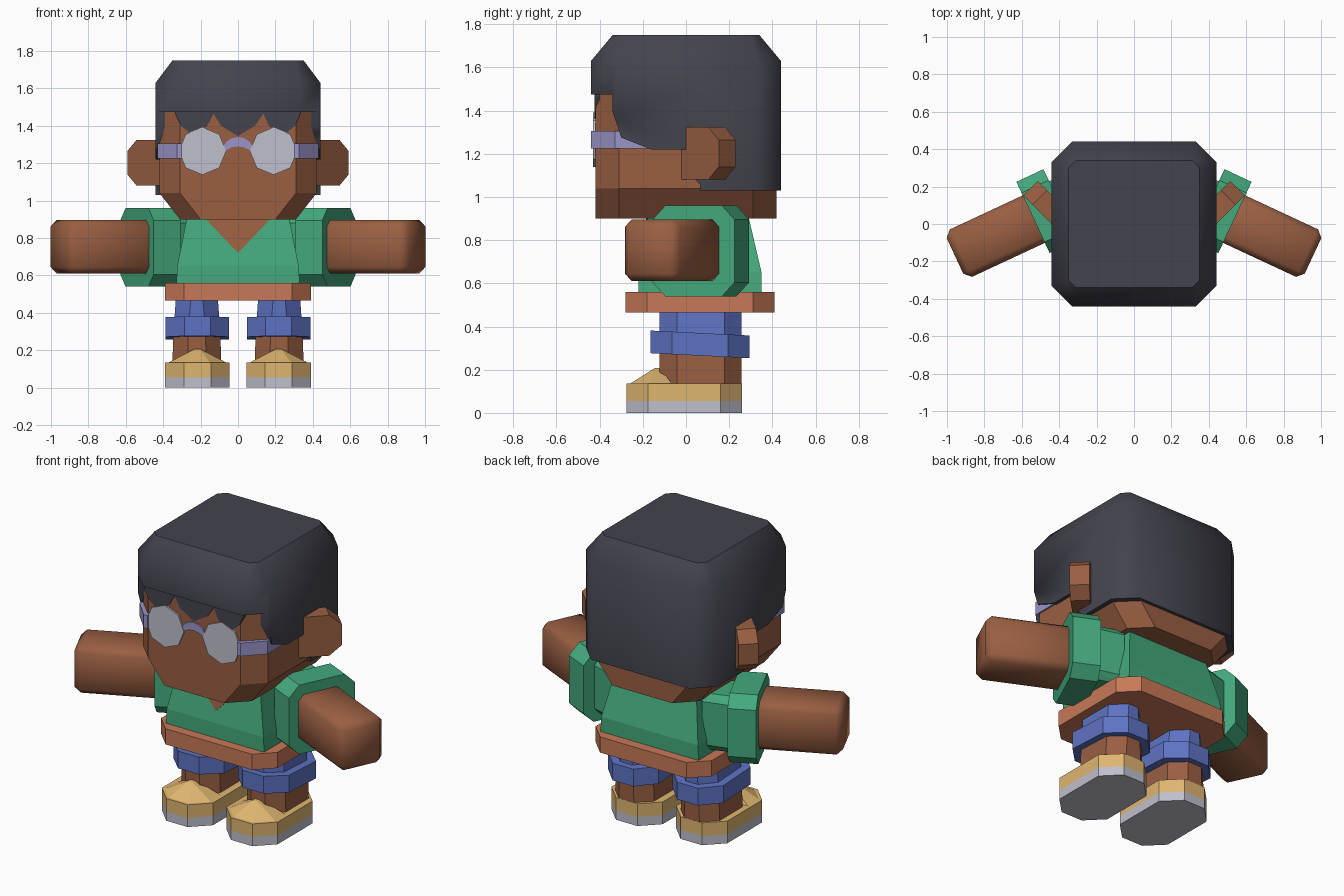
import bpy, bmesh, math

if "Cube" in bpy.data.objects:
    bpy.data.objects.remove(bpy.data.objects["Cube"], do_unlink=True)


def material(name, *rgb):
    m = bpy.data.materials.new(name)
    colour = [(c / 255) ** 2.2 for c in rgb] + [1]
    m.use_nodes = True
    m.diffuse_color = colour
    m.node_tree.nodes["Principled BSDF"].inputs["Base Color"].default_value = colour
    return m


skin = material("brown_skin", 152, 95, 68)
dark = material("dark_hair", 69, 69, 79)
green = material("green_shirt", 70, 168, 124)
belt = material("orange_hem", 198, 120, 88)
blue = material("blue_shorts", 94, 114, 194)
tan = material("tan_shoe", 222, 180, 112)
pale = material("pale_grey", 190, 190, 204)
lilac = material("lilac_frame", 152, 147, 198)


def finish(name, bm, mat):
    bmesh.ops.recalc_face_normals(bm, faces=bm.faces)
    mesh = bpy.data.meshes.new(name)
    bm.to_mesh(mesh)
    bm.free()
    mesh.materials.append(mat)
    ob = bpy.data.objects.new(name, mesh)
    bpy.context.collection.objects.link(ob)
    return ob


def hull(name, points, mat):
    """Convex solid around the points."""
    bm = bmesh.new()
    for p in points:
        bm.verts.new(p)
    out = bmesh.ops.convex_hull(bm, input=bm.verts)
    loose = {v for v in out["geom_interior"] + out["geom_unused"]
             if isinstance(v, bmesh.types.BMVert)}
    bmesh.ops.delete(bm, geom=list(loose), context='VERTS')
    bmesh.ops.dissolve_limit(bm, angle_limit=0.01, verts=bm.verts, edges=bm.edges)
    return finish(name, bm, mat)


def prism(name, outline, to_3d, a, b, mat):
    """Extrude a 2D outline from depth a to depth b."""
    bm = bmesh.new()
    rings = [[bm.verts.new(to_3d(p, d)) for p in outline] for d in (a, b)]
    for r in rings:
        bm.faces.new(r)
    n = len(outline)
    for i in range(n):
        j = (i + 1) % n
        bm.faces.new((rings[0][i], rings[0][j], rings[1][j], rings[1][i]))
    return finish(name, bm, mat)


def pair(name, points, mat):
    """The same solid on both sides."""
    return [hull(side + name, [(s * x, y, z) for x, y, z in points], mat)
            for side, s in (("left_", 1), ("right_", -1))]


def octagon(hx, hy, c, cx=0, cy=0):
    return [(cx + sx * x, cy + sy * y) for sx in (1, -1) for sy in (1, -1)
            for x, y in ((hx, hy - c), (hx - c, hy))]


def slab(ring, *heights):
    return [(x, y, z) for z in heights for x, y in ring]


def smooth(ob, degrees):
    bpy.ops.object.select_all(action='DESELECT')
    ob.select_set(True)
    bpy.context.view_layer.objects.active = ob
    bpy.ops.object.shade_smooth_by_angle(angle=math.radians(degrees))


def facing(p, d):
    return (p[0], d, p[1])


# Head with a narrower jaw
hull("head", slab(octagon(.42, .42, .11), 1.04, 1.56)
     + slab(octagon(.31, .42, .11), .9), skin)

# Hair: bevelled block trimmed by a side profile
hair = hull("hair", slab(octagon(.44, .44, .11), 1.03, 1.63)
            + slab(octagon(.35, .34, .04), 1.75), dark)
profile = [(-.6, 1.475), (-.34, 1.475), (-.34, 1.395), (-.3, 1.275), (-.16, 1.22),
           (0, 1.22), (0, 1.12), (.065, 1.06), (.065, .9), (.6, .9), (.6, 1.9), (-.6, 1.9)]
cutter = prism("hair_cutter", profile, lambda p, d: (d, p[0], p[1]), -.6, .6, dark)
cutter.hide_render = True
trim = hair.modifiers.new("trim", 'BOOLEAN')
trim.operation, trim.solver, trim.object = 'INTERSECT', 'EXACT', cutter
bpy.context.view_layer.objects.active = hair
bpy.ops.object.modifier_apply(modifier="trim")
bpy.data.objects.remove(cutter, do_unlink=True)
smooth(hair, 50)

# Fringe of three teeth
fringe = [(.335, 1.5), (-.335, 1.5)]
for cx, w in ((-.235, .1), (0, .13), (.235, .1)):
    fringe += [(cx - w, 1.465), (cx - w * .7, 1.4), (cx, 1.345), (cx + w * .7, 1.4)]
fringe.append((.335, 1.465))
prism("fringe", fringe, facing, -.425, -.4, dark)

# Ears, swept backwards at 45 degrees
ear = [(0, 1.08), (0, 1.325), (.18, 1.325), (.25, 1.265), (.25, 1.14), (.18, 1.08)]
k = math.sqrt(.5)
pair("ear", [(.415 + k * (u - t), -.025 + k * (u + t), z)
             for u, z in ear for t in (0, .11)], skin)

# Glasses
for side, s in (("left_", 1), ("right_", -1)):
    disc = [(s * .19 + .127 * math.sin(i * math.pi / 4),
             1.265 + .127 * math.cos(i * math.pi / 4)) for i in range(8)]
    prism(side + "lens", disc, facing, -.43, -.415, pale)
    hull(side + "glasses_corner", [(s * x, y, z) for z in (1.225, 1.305) for x, y in
         ((.3, -.44), (.325, -.44), (.43, -.33), (.41, -.3), (.3, -.41))], lilac)
    hull(side + "glasses_arm", [(s * x, y, z) for z in (1.225, 1.305)
         for x in (.41, .43) for y in (-.33, 0)], lilac)
arc = [math.pi * i / 8 for i in range(9)]
bridge = [(.085 * math.cos(a), 1.26 + .08 * math.sin(a)) for a in arc]
bridge += [(-.085 * math.cos(a), 1.225 + .065 * math.sin(a)) for a in arc]
prism("glasses_bridge", bridge, facing, -.428, -.41, lilac)

# Shirt body, neckline and hem
def block(hx, y0, y1, z):
    return [(s * hx, y, z) for s in (1, -1) for y in (y0, y1)]


hull("shirt_body", block(.33, -.22, .35, .54) + block(.325, -.22, .35, .65)
     + block(.265, -.17, .28, .95), green)
slope = .05 / .3
hull("neckline", [(x, -.22 + (z - .65) * slope + d, z)
     for x, z in ((-.19, .92), (.19, .92), (0, .72)) for d in (-.006, .02)], skin)
hull("shirt_hem", slab(octagon(.39, .345, .1, 0, .065), .465, .56), belt)

# Arms and sleeves, angled forwards
turn = math.radians(-25)


def along(u, v, z):
    return (.54 + u * math.cos(turn) - v * math.sin(turn),
            .035 + u * math.sin(turn) + v * math.cos(turn), z)


for arm in pair("arm", [along(u, v, z) for u in (-.1, .465)
                        for v in (-.15, .13) for z in (.61, .897)], skin):
    bevel = arm.modifiers.new("bevel", 'BEVEL')
    bevel.width, bevel.segments = .035, 1
    bpy.context.view_layer.objects.active = arm
    bpy.ops.object.modifier_apply(modifier="bevel")
    smooth(arm, 50)
pair("sleeve_cuff", [along(u, v, z) for u in (-.16, 0)
                     for v, z in octagon(.21, .21, .065, 0, .75)], green)
pair("sleeve", [along(u, v * w, z) for u, w in ((-.32, .75), (-.1, 1))
                for v, z in octagon(.15, .17, .04, 0, .75)], green)

# Legs, shorts and shoes
def limb(hx0, z0, hx1, z1):
    return slab(octagon(hx0, .19, .08, .22, .068), z0) + slab(octagon(hx1, .19, .08, .22, .068), z1)


pair("leg", limb(.132, .1, .125, .3), skin)
pair("shorts_leg", limb(.125, .3, .112, .48), blue)
pair("shorts_cuff", [(x, y, z - .05 * (y - .065)) for x, y, z in
                     slab(octagon(.17, .23, .1, .217, .065), .265, .37)], blue)
shoe = octagon(.172, .267, .1, .217, -.008)
pair("shoe_sole", slab(shoe, 0, .055), pale)
pair("shoe_upper", slab(shoe, .055, .135), tan)
front = [p for p in shoe if p[1] < -.1] + [(.05, -.06), (.385, -.06)]
pair("shoe_tongue", slab(front, .125)
     + [(.217 + d, y, .207) for d in (-.015, .015) for y in (-.145, -.115)], tan)
